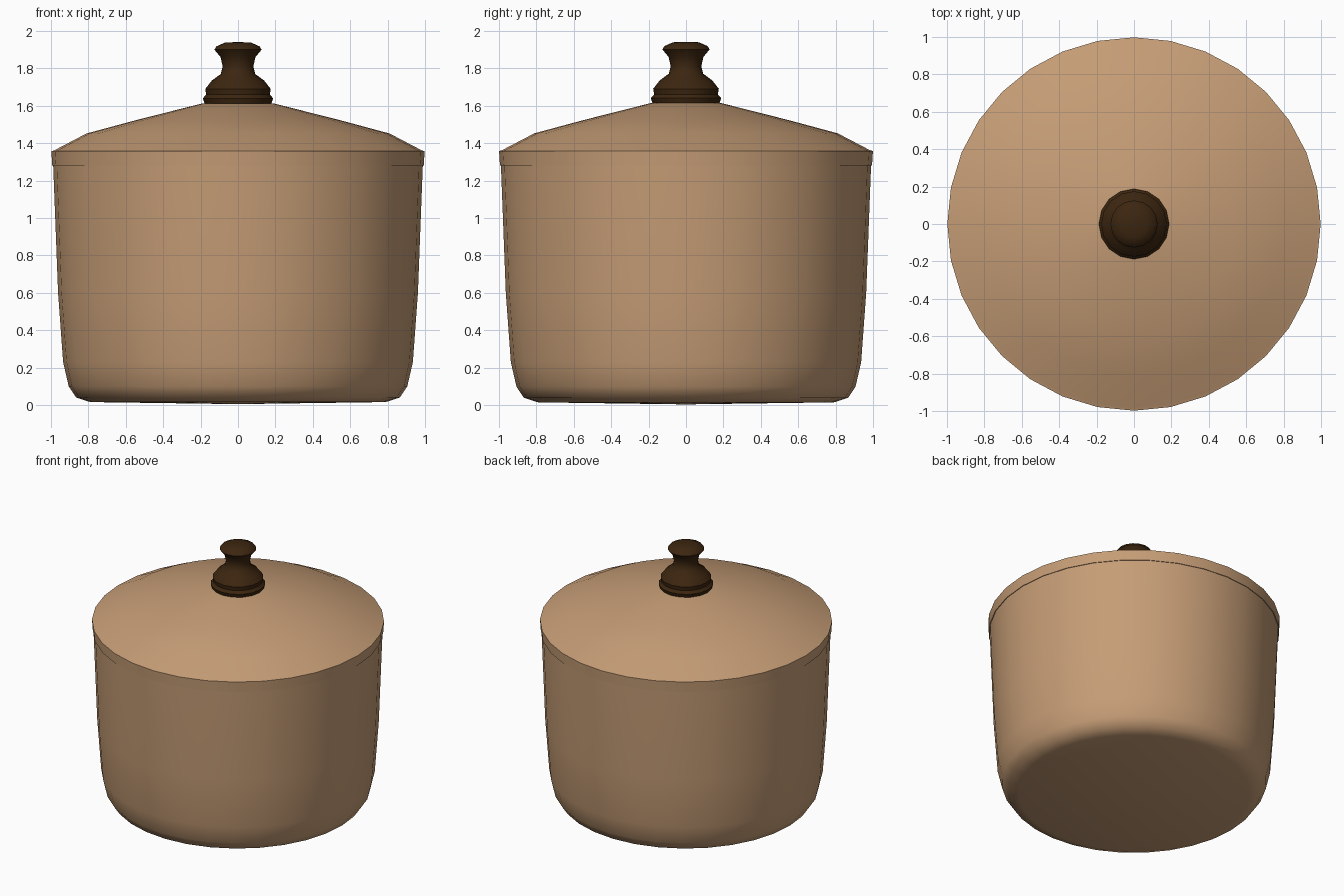
import bpy, bmesh, math

if "Cube" in bpy.data.objects:
    bpy.data.objects.remove(bpy.data.objects["Cube"])


def material(name, rgb):
    m = bpy.data.materials.new(name)
    m.diffuse_color = (*rgb, 1)
    m.use_nodes = True
    m.node_tree.nodes["Principled BSDF"].inputs["Base Color"].default_value = m.diffuse_color
    return m


def lathe(name, profile, sides, mat, angle):
    """Revolve (radius, height) points about z; radius 0 makes a pole."""
    bm = bmesh.new()
    rings = []
    for r, z in profile:
        if r == 0:
            rings.append([bm.verts.new((0, 0, z))] * sides)
        else:
            rings.append([bm.verts.new((r * math.cos(2 * math.pi * i / sides),
                                        r * math.sin(2 * math.pi * i / sides), z))
                          for i in range(sides)])
    for a, b in zip(rings, rings[1:]):
        for i in range(sides):
            j = (i + 1) % sides
            corners = list(dict.fromkeys((a[i], a[j], b[j], b[i])))
            bm.faces.new(corners)
    bmesh.ops.recalc_face_normals(bm, faces=bm.faces)
    me = bpy.data.meshes.new(name)
    bm.to_mesh(me)
    bm.free()
    me.materials.append(mat)
    ob = bpy.data.objects.new(name, me)
    bpy.context.collection.objects.link(ob)
    bpy.ops.object.select_all(action='DESELECT')
    ob.select_set(True)
    bpy.context.view_layer.objects.active = ob
    bpy.ops.object.shade_smooth_by_angle(angle=math.radians(angle))
    return ob


clay = material("tan_clay", (0.56, 0.335, 0.18))
wood = material("dark_wood", (0.045, 0.019, 0.005))

# Pot body: rounded base, slightly flared wall, hollow inside
lathe("pot", [(0, 0.005), (0.79, 0.016), (0.865, 0.04), (0.905, 0.10),
              (0.935, 0.23), (0.962, 0.60), (0.988, 1.28), (0.99, 1.33),
              (0.95, 1.33), (0.92, 0.6), (0.88, 0.2), (0.78, 0.08), (0, 0.08)],
      32, clay, 50)

# Lid: short rim band, then a shallow cone, closed underneath
lathe("lid", [(0, 1.56), (0.78, 1.40), (0.93, 1.33), (0.95, 1.28), (0.993, 1.28),
              (0.998, 1.357), (0.98, 1.363), (0.81, 1.452), (0.55, 1.522),
              (0.19, 1.613), (0, 1.618)],
      32, clay, 50)

# Turned knob
lathe("knob", [(0, 1.60), (0.178, 1.61), (0.188, 1.64), (0.17, 1.66), (0.175, 1.69),
               (0.14, 1.735), (0.092, 1.77), (0.082, 1.81), (0.093, 1.86),
               (0.126, 1.90), (0.115, 1.918), (0.07, 1.938), (0, 1.941)],
      16, wood, 40)
